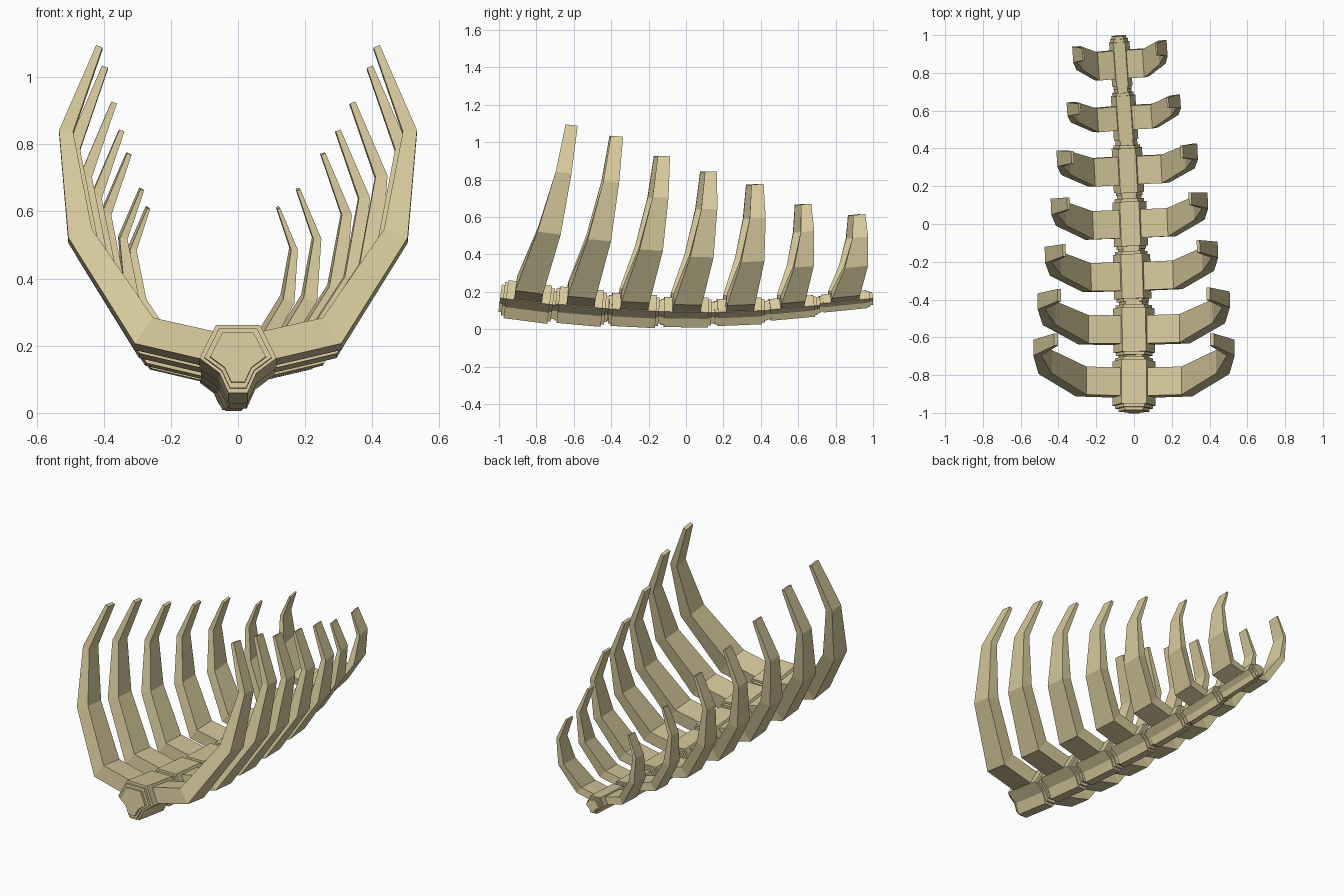
import bpy, bmesh, math
from mathutils import Matrix, Vector

if "Cube" in bpy.data.objects:
    bpy.data.objects.remove(bpy.data.objects["Cube"])

bone = bpy.data.materials.new("bone_tan")
bone.diffuse_color = (0.68, 0.59, 0.335, 1)
bone.use_nodes = True
bone.node_tree.nodes["Principled BSDF"].inputs["Base Color"].default_value = bone.diffuse_color

# right half of the vertebra outline (x, z): flat top, side wings, narrow keel
HALF = [(0.065, 0.1), (0.115, 0.0), (0.055, -0.045), (0.028, -0.105)]
OUTLINE = HALF + [(-x, z) for x, z in reversed(HALF)]

# rib path: x, y lean, z, radial thickness, width along the spine
RIB = [(0.05, 0.0, 0.035, 0.09, 0.15),
       (0.28, 0.0, 0.088, 0.095, 0.15),
       (0.47, 0.065, 0.39, 0.075, 0.125),
       (0.512, 0.1, 0.705, 0.042, 0.085),
       (0.413, 0.11, 0.962, 0.02, 0.065)]

# per segment: x, y, z, scale, slope, sideways turn
SEGMENTS = [(0, -0.845, 0.148, 1.0, -0.13, 0.0),
            (0, -0.565, 0.123, 0.955, -0.09, 0.01),
            (-0.01, -0.28, 0.102, 0.86, -0.05, 0.03),
            (-0.02, 0.0, 0.092, 0.78, -0.015, 0.04),
            (-0.032, 0.285, 0.095, 0.70, 0.04, 0.05),
            (-0.05, 0.565, 0.115, 0.565, 0.09, 0.07),
            (-0.07, 0.848, 0.15, 0.47, 0.10, 0.07)]


def loft(name, rings, matrix):
    """Skin a row of closed rings, cap both ends and place the result."""
    bm = bmesh.new()
    loops = [[bm.verts.new(p) for p in ring] for ring in rings]
    n = len(loops[0])
    for a, b in zip(loops, loops[1:]):
        for i in range(n):
            j = (i + 1) % n
            bm.faces.new((a[i], a[j], b[j], b[i]))
    bm.faces.new(loops[0])
    bm.faces.new(loops[-1])
    bm.transform(matrix)
    bmesh.ops.recalc_face_normals(bm, faces=bm.faces)
    mesh = bpy.data.meshes.new(name)
    bm.to_mesh(mesh)
    bm.free()
    mesh.materials.append(bone)
    bpy.context.collection.objects.link(bpy.data.objects.new(name, mesh))


def prism(size, half_length):
    return [[(x * size, y, z * size) for x, z in OUTLINE]
            for y in (-half_length, half_length)]


def rib_rings(side, width):
    """Rectangular sections set square to the rib path."""
    pts = [Vector((p[0], p[2])) for p in RIB]
    rings = []
    for i, (x, y, z, thick, wide) in enumerate(RIB):
        d = Vector((0, 0))
        if i > 0:
            d += (pts[i] - pts[i - 1]).normalized()
        if i < len(pts) - 1:
            d += (pts[i + 1] - pts[i]).normalized()
        d.normalize()
        nx, nz = d.y * thick / 2, -d.x * thick / 2
        w = wide * width / 2
        rings.append([(side * (x + a * nx), y + b * w, z + a * nz)
                      for a, b in ((1, -1), (1, 1), (-1, 1), (-1, -1))])
    return rings


for k, (x, y, z, s, slope, turn) in enumerate(SEGMENTS, 1):
    place = (Matrix.Translation((x, y, z)) @ Matrix.Rotation(turn, 4, 'Z')
             @ Matrix.Rotation(math.atan(slope), 4, 'X')
             @ Matrix.Diagonal((s, 1, s, 1)))
    # stepped vertebra: body, collar and joint disc
    loft(f"vertebra_{k}", prism(1.0, 0.118), place)
    loft(f"vertebra_collar_{k}", prism(0.87, 0.134), place)
    loft(f"joint_disc_{k}", prism(0.72, 0.15), place)
    # pair of ribs
    for side, label in ((1, "right"), (-1, "left")):
        loft(f"rib_{label}_{k}", rib_rings(side, 0.85 if k == 6 else 1.0), place)
